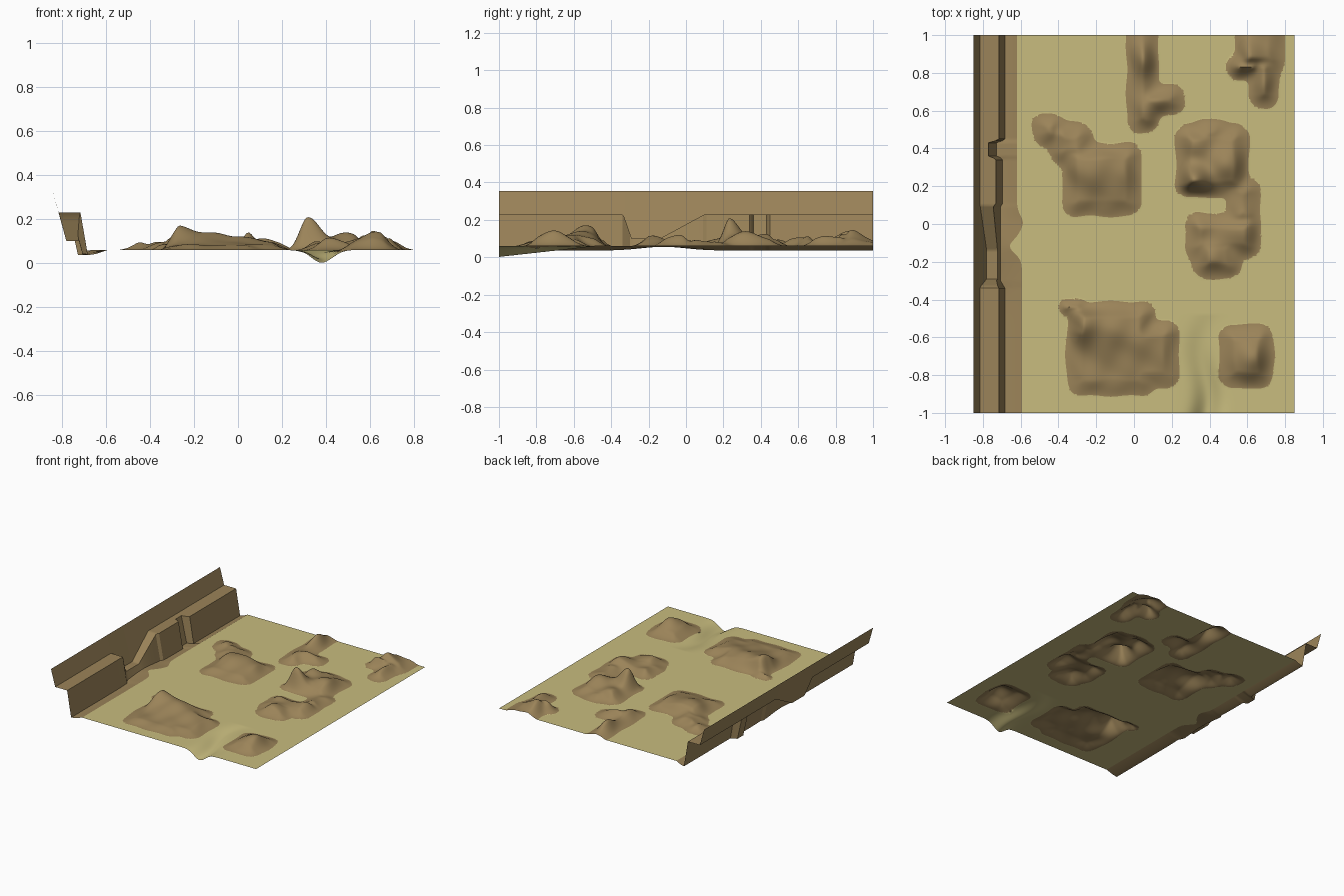
import bpy, math

if "Cube" in bpy.data.objects:
    bpy.data.objects.remove(bpy.data.objects["Cube"])

FLOOR = 0.06


def material(name, rgb):
    m = bpy.data.materials.new(name)
    m.diffuse_color = (*rgb, 1)
    m.use_nodes = True
    m.node_tree.nodes["Principled BSDF"].inputs["Base Color"].default_value = m.diffuse_color
    return m


SAND = material("sand", (0.578, 0.503, 0.209))
ROCK = material("brown_rock", (0.33, 0.23, 0.10))


def ramp(a, b, v):
    """Smooth step from 0 at a to 1 at b."""
    t = max(0, min(1, (v - a) / (b - a)))
    return t * t * (3 - 2 * t)


def linear(a, b, v):
    return max(0, min(1, (v - a) / (b - a)))


def bell(v, centre, width):
    return math.exp(-((v - centre) / width) ** 2)


def sheet(name, rows, mats, pick, angle):
    """Skin a grid of points; pick(face centre) gives the material slot."""
    n = len(rows[0])
    verts = [p for r in rows for p in r]
    faces = [(j * n + i, j * n + i + 1, (j + 1) * n + i + 1, (j + 1) * n + i)
             for j in range(len(rows) - 1) for i in range(n - 1)]
    me = bpy.data.meshes.new(name)
    me.from_pydata(verts, [], faces)
    for m in mats:
        me.materials.append(m)
    for f in me.polygons:
        f.material_index = pick(f.center)
    ob = bpy.data.objects.new(name, me)
    bpy.context.collection.objects.link(ob)
    bpy.ops.object.select_all(action='DESELECT')
    ob.select_set(True)
    bpy.context.view_layer.objects.active = ob
    bpy.ops.object.shade_smooth_by_angle(angle=math.radians(angle))


# Hill footprints: rounded boxes (x0, x1, y0, y1) that melt together
LOBES = [
    (-.54, -.37, .41, .59), (-.45, -.22, .31, .54), (-.38, .04, .04, .43),   # left
    (-.04, .13, .48, 1.2), (.0, .27, .57, .74),                              # back
    (.53, .8, .80, 1.2), (.49, .7, .76, .9), (.61, .77, .61, .9),            # back right
    (.22, .61, .14, .53), (.32, .5, .4, .56), (.49, .67, -.02, .24),         # right
    (.27, .67, -.19, .06), (.31, .57, -.29, -.05),
    (-.35, .24, -.87, -.51), (-.35, .11, -.91, -.41), (-.40, -.26, -.48, -.40),  # front left
    (.45, .74, -.87, -.53),                                                  # front right
]
# Peaks: (x, y, height, radius)
PEAKS = [
    (-.24, .30, .05, .12), (-.4, .48, .02, .08), (-.08, .26, .025, .1),
    (.05, .87, .06, .08), (.1, .62, .04, .08),
    (.6, .87, .07, .09), (.69, .74, .03, .07),
    (.32, .23, .125, .075), (.32, .43, .04, .08), (.5, .32, .055, .1),
    (.35, -.02, .02, .06), (.58, -.03, .04, .08), (.42, -.18, .03, .08),
    (-.29, -.53, .08, .09), (-.14, -.56, .05, .12), (.05, -.6, .03, .13),
    (.62, -.71, .06, .09),
]


def hill_distance(x, y):
    """Signed distance to the hill outlines, negative inside."""
    best = 1.0
    for x0, x1, y0, y1 in LOBES:
        if x < x0 - .1 or x > x1 + .1 or y < y0 - .1 or y > y1 + .1:
            continue
        r = min(.075, (x1 - x0) / 2, (y1 - y0) / 2)
        qx = abs(x - (x0 + x1) / 2) - (x1 - x0) / 2 + r
        qy = abs(y - (y0 + y1) / 2) - (y1 - y0) / 2 + r
        d = math.hypot(max(qx, 0), max(qy, 0)) + min(max(qx, qy), 0) - r
        k = max(0, 1 - abs(best - d) / .04)
        best = min(best, d) - k * k * .01
    return best + .006 * math.sin(29 * x + 2) * math.sin(25 * y)


def hill_height(x, y, d):
    h = .022 + sum(p[2] * math.exp(-((x - p[0]) ** 2 + (y - p[1]) ** 2) / p[3] ** 2)
                   for p in PEAKS)
    h += .004 * math.sin(31 * x + 9 * y) * math.sin(27 * y - 8 * x)
    return h * (.5 * min(1, d / .085) + .5 * ramp(0, .085, d))


def foot_x(y):
    """Line where the cliff's rock meets the sand."""
    return (-.592 - .028 * ramp(-.3, .15, y) - .055 * bell(y, -.12, .05)
            + .025 * bell(y, .01, .05))


def floor_z(x, y):
    """Sand level with the channel that falls toward the front edge."""
    depth = .058 * linear(-.48, -1, y)
    return FLOOR - depth * bell(x, .37 + .02 * math.sin(12 * y), .065)


# --- sandy ground with hills; vertices close to an outline snap onto it ---
NX, NY = 145, 200
rows = []
for j in range(NY + 1):
    y0 = -1 + 2 * j / NY
    left = foot_x(y0)
    row = []
    for i in range(NX + 1):
        x, y = left + (.85 - left) * i / NX, y0
        z = floor_z(x, y)
        d = hill_distance(x, y)
        if abs(d) < .0052 and 0 < j < NY and 0 < i < NX:
            gx = (hill_distance(x + .001, y) - d) / .001
            gy = (hill_distance(x, y + .001) - d) / .001
            g = max(.5, gx * gx + gy * gy)
            x, y = x - d * gx / g, y - d * gy / g
        elif d < 0:
            z += hill_height(x, y, -d)
        row.append((x, y, z))
    rows.append(row)
sheet("ground_with_hills", rows, [SAND, ROCK],
      lambda c: int(hill_distance(c.x, c.y) < 0), 60)

# --- cliff: a stepped profile swept along y, with a broken-out alcove and a notch ---
rows = []
for j in range(201):
    y = -1 + j / 100
    top = .23 - .13 * linear(-.335, -.29, y) + .13 * linear(-.14, .1, y)
    back = (.03 * linear(-.34, -.3, y) - .015 * linear(.09, .11, y)
            + .04 * linear(.345, .36, y) - .055 * linear(.43, .445, y))
    gutter = .036 + .02 * bell(y, -.12, .17)
    foot = foot_x(y)
    wall = -.815 + (.23 - top) * .27              # upper wall meets the ledge
    front = -.716 + (.23 - top) * .18 - back      # ledge edge
    base = -.683 - back * .8                      # foot of the lower wall
    rows.append([(-.85, y, .355), (wall, y, top), (front, y, top), (base, y, gutter),
                 (base + (foot - base) * .4, y, gutter + (FLOOR - gutter) * .25),
                 (foot, y, floor_z(foot, y))])
sheet("cliff", rows, [ROCK], lambda c: 0, 30)
